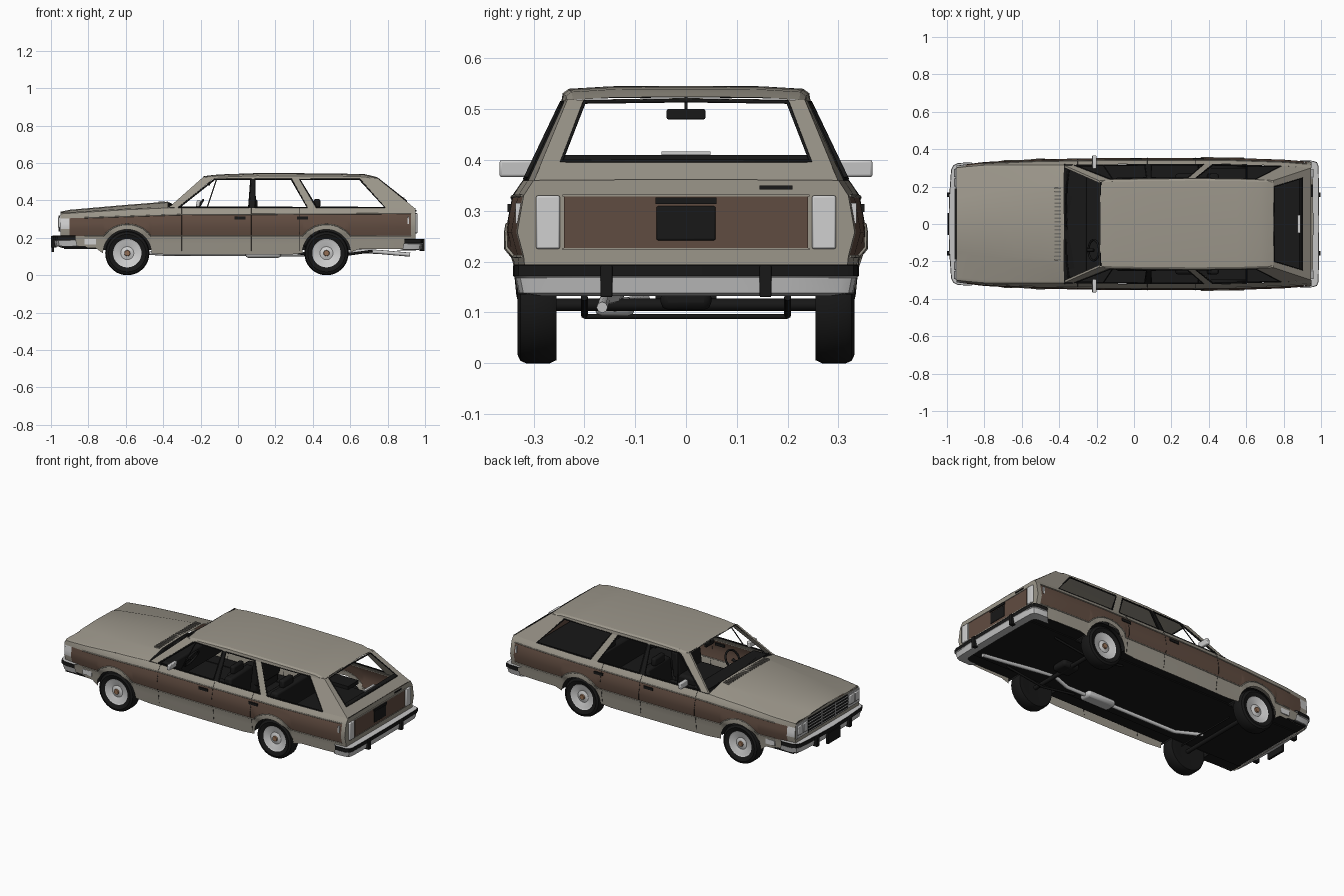
import bpy, bmesh, math

if "Cube" in bpy.data.objects:
    bpy.data.objects.remove(bpy.data.objects["Cube"])

MATS = {}
for n, c in {"beige paint": (.33, .305, .255), "wood panel": (.118, .072, .052), "black": (.009, .009, .009),
             "chrome": (.56, .56, .56), "lamp glass": (.63, .63, .63), "vent grey": (.17, .16, .14),
             "hub brown": (.3, .16, .09)}.items():
    m = bpy.data.materials.new(n)
    m.diffuse_color = (*c, 1)
    m.use_nodes = True
    m.node_tree.nodes["Principled BSDF"].inputs["Base Color"].default_value = m.diffuse_color
    MATS[n] = m
NAMES = list(MATS)
BEIGE, WOOD, BLACK, CHROME, LAMP, GREY, HUB = range(7)

def mk(name, verts, faces, cols, mirror=False):
    verts = [tuple(v) for v in verts]
    if isinstance(cols, int):
        cols = [cols] * len(faces)
    if mirror:
        n = len(verts)
        verts = verts + [(x, -y, z) for x, y, z in verts]
        faces = faces + [tuple(n + i for i in reversed(f)) for f in faces]
        cols = cols * 2
    me = bpy.data.meshes.new(name)
    me.from_pydata(verts, [], faces)
    for m in NAMES:
        me.materials.append(MATS[m])
    for p, c in zip(me.polygons, cols):
        p.material_index = c
    bm = bmesh.new()
    bm.from_mesh(me)
    bmesh.ops.remove_doubles(bm, verts=bm.verts, dist=.0002)
    bmesh.ops.recalc_face_normals(bm, faces=bm.faces)
    bm.to_mesh(me)
    bm.free()
    ob = bpy.data.objects.new(name, me)
    bpy.context.collection.objects.link(ob)
    return ob

def grid(name, rows, col, mirror=False):
    n = len(rows[0])
    faces, cols = [], []
    for i in range(len(rows) - 1):
        for j in range(n - 1):
            faces.append((i * n + j, i * n + j + 1, (i + 1) * n + j + 1, (i + 1) * n + j))
            cols.append(col(i, j) if callable(col) else col)
    return mk(name, [p for r in rows for p in r], faces, cols, mirror)

BOX = [(0, 1, 3, 2), (4, 6, 7, 5), (0, 4, 5, 1), (2, 3, 7, 6), (0, 2, 6, 4), (1, 5, 7, 3)]
def box(name, xs, ys, zs, col, mirror=False, lean=0, bevel=0):
    ob = mk(name, [(x + lean * k, y, z) for x in xs for y in ys for k, z in enumerate(zs)], BOX, col, mirror)
    if bevel:
        b = ob.modifiers.new("bevel", 'BEVEL')
        b.width, b.segments = bevel, 2
    return ob

def tube(name, pts, r, col, mirror=False):
    cu = bpy.data.curves.new(name, 'CURVE')
    cu.dimensions, cu.bevel_depth, cu.bevel_resolution, cu.use_fill_caps = '3D', r, 2, True
    for s in ((1, -1) if mirror else (1,)):
        sp = cu.splines.new('POLY')
        sp.points.add(len(pts) - 1)
        for p, (x, y, z) in zip(sp.points, pts):
            p.co = (x, s * y, z, 1)
    cu.materials.append(MATS[NAMES[col]])
    bpy.context.collection.objects.link(bpy.data.objects.new(name, cu))

def interp(t, *pts):
    if t <= pts[0][0]:
        return pts[0][1]
    for (a, u), (b, v) in zip(pts, pts[1:]):
        if t <= b:
            return u + (v - u) * (t - a) / (b - a)
    return pts[-1][1]

# shape functions of the body
R, R2, AZ, AXLES = .13, .158, .115, (-.592, .473)
def arch(x, r):
    return max([0] + [AZ + math.sqrt(r * r - (x - c) ** 2) for c in AXLES if abs(x - c) < r])
width = lambda x: interp(x, (-.95, .312), (-.8, .332), (-.5, .346), (-.1, .354), (.5, .354), (.8, .344), (.95, .332))
prof = lambda z: interp(z, (.1, .93), (.15, .945), (.21, .962), (.225, 1), (.26, 1), (.33, .962), (.362, .9))
belt = lambda x: interp(x, (-.95, .328), (-.6, .35), (-.37, .36), (.95, .36))
woodtop = lambda x: interp(x, (-.95, .303), (-.3, .324), (.95, .33))
hood = lambda x: interp(x, (-.95, .336), (-.9, .346), (-.6, .372), (-.37, .39))
side = lambda x, z, o=0: (x, width(x) * prof(z) + o, z)
def upper(x, z, o=0):  # greenhouse side surface
    t = (z - .36) / .17
    top = interp(x, (-.2, .228), (0, .236), (.5, .238), (.75, .228))
    return (x, width(x) * .9 * (1 - t) + top * t + o, z)

# body sides with wheel arches
xs = [-.95, -.935, -.9, -.82, -.76, -.37, -.3, -.15, 0, .15, .27, .65, .72, .8, .86, .925, .95]
for c in AXLES:
    xs += [c + R * .9999 * math.sin(math.radians(a)) for a in range(-90, 91, 10)]
xs.sort()
def column(x):
    low = interp(x, (-.725, .145), (-.722, .11), (.602, .11), (.604, .14))
    b = max(low, arch(x, R))
    wb = max(.21, arch(x, R2))
    wt, top = woodtop(x), belt(x)
    zs = [b, b * .4 + wb * .6, wb, wb + (wt - wb) * .4, wb + (wt - wb) * .7, wt, wt * .5 + top * .5, top]
    return [side(x, z) for z in zs]
cols = [column(x) for x in xs]
def body_col(i, j):
    m = (xs[i] + xs[i + 1]) / 2
    if m < -.9:
        return LAMP if j in (3, 4) else BEIGE
    return WOOD if 2 <= j <= 4 and m < .925 else BEIGE
grid("body_side", cols, body_col, True)
for nm, c, top in (("nose_panel", cols[0], (-.95, 0, .338)), ("tail_panel", cols[-1], (.95, 0, .362))):
    pts = c + [top, (c[0][0], 0, c[0][2])]
    mk(nm, pts, [tuple(range(len(pts)))], BEIGE, True)

# trim along the wood and door seams
line = [x for x in xs if -.9 < x < .93]
tube("wood_top_trim", [side(x, woodtop(x), .001) for x in line], .003, BEIGE, True)
tube("wood_low_trim", [side(x, max(.21, arch(x, R2)), .001) for x in line], .003, BEIGE, True)
for x in (-.3, .07, .33):
    tube("door_seam", [side(x, z) for z in (.13, .21, .225, .26, .33, .36)], .001, BLACK, True)
for x in (.01, .345):
    y = side(x, .305)[1]
    box("door_handle", (x - .03, x + .03), (y - .01, y + .006), (.298, .313), BLACK, True)
box("front_marker", (-.82, -.76), (.3, .32), (.165, .195), LAMP, True)
box("rear_marker", (.905, .915), (.31, .335), (.275, .315), LAMP, True)

# hood and cowl
hx = [-.95, -.935, -.9, -.8, -.7, -.6, -.5, -.42, -.375]
grid("hood", [[side(x, belt(x)), (x, side(x, belt(x))[1] - .015, belt(x) + .006),
               (x, interp(x, (-.95, .17), (-.37, .215)), hood(x) - .006),
               (x, interp(x, (-.95, .155), (-.37, .195)), hood(x)), (x, 0, hood(x) + .004)] for x in hx], BEIGE, True)
mk("cowl", [(-.375, .32, .361), (-.375, 0, .392), (-.36, 0, .375), (-.3, .315, .36)], [(0, 1, 2, 3)], BLACK, True)
for k in range(10):
    y = .008 + k * .02
    box("cowl_vent", (-.425, -.39), (y, y + .008), (.38, .394), GREY, True)
box("dashboard", (-.36, -.25), (-.29, .29), (.25, .368), BLACK, bevel=.01)

# roof
rx = [-.185, -.16, -.1, .1, .35, .55, .68, .72, .745]
def roof_row(x):
    h = interp(x, (-.185, .529), (-.13, .538), (.1, .546), (.5, .545), (.68, .54), (.745, .524))
    e = upper(x, .513)
    return [e, (x, e[1] - .003, h - .014), (x, e[1] - .014, h - .006), (x, e[1] * .6, h - .001), (x, 0, h)]
grid("roof", [roof_row(x) for x in rx], BEIGE, True)

# pillars
def pillar(name, pts, col, o=0):
    k = len(pts)
    v = [upper(x, z, o) for x, z in pts] + [upper(x, z, o - .012) for x, z in pts]
    f = [tuple(range(k)), tuple(range(2 * k - 1, k - 1, -1))]
    f += [(i, (i + 1) % k, (i + 1) % k + k, i + k) for i in range(k)]
    mk(name, v, f, col, True)
pillar("front_pillar", [(-.375, .358), (-.325, .358), (-.13, .517), (-.185, .526)], BEIGE)
pillar("middle_pillar", [(.058, .357), (.09, .357), (.088, .517), (.07, .517)], BLACK)
pillar("rear_door_pillar", [(.375, .357), (.42, .357), (.325, .517), (.285, .517)], BEIGE)
pillar("tail_pillar", [(.79, .357), (.947, .357), (.745, .52), (.65, .517)], BEIGE)
for w in ([(-.315, .363), (.057, .363), (.068, .513), (-.125, .513)], [(.092, .363), (.37, .363), (.285, .513), (.09, .513)],
          [(.42, .363), (.785, .363), (.65, .513), (.33, .513)]):
    tube("window_trim", [upper(x, z, -.001) for x, z in w + w[:1]], .0045, BLACK, True)
tube("vent_divider", [upper(-.165, .363), upper(-.115, .513)], .003, BLACK, True)
tube("windscreen_trim", [(-.365, 0, .384), (-.36, .2, .376), (-.345, .305, .365), (-.178, .222, .524), (-.18, 0, .527)], .004, BLACK, True)

# rear window frame
rear = lambda y, z: (.947 - (z - .36) * 1.27, y, z)
mk("rear_window_frame", [rear(0, .36), rear(.299, .36), rear(.23, .518), rear(0, .522), rear(0, .397), rear(.245, .397),
                         rear(.2, .514), rear(0, .517)], [(0, 1, 5, 4), (1, 2, 6, 5), (2, 3, 7, 6)], BEIGE, True)
tube("rear_window_trim", [rear(0, .397), rear(.245, .397), rear(.2, .514), rear(0, .517)], .004, BLACK, True)
mk("rear_window_sill", [rear(0, .397), rear(.245, .397), rear(.239, .41), rear(0, .41)], [(0, 1, 2, 3)], BLACK, True)
box("rear_window_latch", (.875, .89), (-.048, .048), (.41, .417), LAMP)

# tailgate details
box("tailgate_wood", (.945, .954), (-.24, .24), (.225, .33), WOOD)
for z in (.225, .33):
    box("tailgate_trim", (.945, .956), (-.243, .243), (z - .002, z + .002), BEIGE)
box("tail_lamp", (.93, .96), (.248, .295), (.225, .33), LAMP, True, bevel=.004)
box("plate_recess", (.95, .957), (-.058, .058), (.242, .309), BLACK, bevel=.003)
box("plate_handle", (.95, .961), (-.06, .06), (.313, .326), BLACK)
box("tailgate_handle", (.94, .954), (.145, .21), (.342, .35), BLACK)

# grille and headlamps
box("grille", (-.957, -.945), (-.19, .19), (.235, .32), BLACK)
for k in range(5):
    box("grille_bar", (-.961, -.95), (-.19, .19), (.24 + k * .018, .243 + k * .018), CHROME)
box("grille_post", (-.961, -.95), (.062, .066), (.235, .32), CHROME, True)
box("headlamp_surround", (-.955, -.94), (.193, .3), (.235, .32), CHROME, True)
for y in (.2, .25):
    box("headlamp", (-.963, -.945), (y, y + .045), (.255, .31), LAMP, True, bevel=.004)

# bumpers with rubber strip
def bumper(name, s, path, dz):
    pr = [(.06, .194), (.002, .194), (0, .192), (0, .172), (.004, .168), (.01, .138), (.05, .132)]
    rows = [[(s * (x - d), y * (1 - d / .33), z + dz) for x, y in path] for d, z in pr]
    grid(name, rows, lambda i, j: BLACK if i in (1, 2) else CHROME, True)
    box(name + "_guard", tuple(sorted((s * .97, s * (path[0][0] + .008)))), (.145, .168), (.13 + dz, .193 + dz), BLACK, True, bevel=.003)
bumper("front_bumper", -1, [(.992, 0), (.988, .15), (.978, .29), (.965, .315), (.94, .326), (.87, .33)], .018)
bumper("rear_bumper", 1, [(.99, 0), (.989, .2), (.986, .31), (.978, .33), (.955, .338), (.89, .34)], 0)
box("front_plate", (-.998, -.985), (-.06, .06), (.125, .19), BLACK)

# wheels and arch liners
WP = [(0, .326), (.014, .326), (.016, .318), (.035, .312), (.066, .322), (.076, .324), (.08, .327), (.1, .332), (.113, .326),
      (.118, .315), (.118, .268), (.112, .255), (.075, .255), (0, .265)]
SEG = 36
for c in AXLES:
    ring = [(math.cos(2 * math.pi * k / SEG), math.sin(2 * math.pi * k / SEG)) for k in range(SEG + 1)]
    grid("wheel", [[(c + r * a, y, .118 + r * b) for a, b in ring] for r, y in WP],
         lambda i, j: HUB if i < 2 else (LAMP if i < 5 else BLACK), True)
    half = [(math.cos(math.pi * k / 16), math.sin(math.pi * k / 16)) for k in range(17)]
    liner = [[(c + r * a, y, AZ + .02 + (r - .02) * b) for a, b in half] for r, y in ((.02, .235), (R, .235), (R, width(c) * .94))]
    grid("arch_liner", liner, BLACK, True)
    tube("axle", [(c, -.26, .115), (c, .26, .115)], .012, BLACK)

# underbody and exhaust
box("floor_pan", (-.93, .94), (-.236, .236), (.14, .152), BLACK)
for a, b in ((-.94, -.722), (-.462, .343), (.603, .945)):
    box("floor_side", (a, b), (.23, .312), (.146, .156), BLACK, True)
box("axle_bulge", (.42, .53), (-.05, .05), (.105, .145), BLACK, bevel=.015)
tube("sway_bar", [(-.5, -.2, .092), (-.5, .2, .092)], .005, BLACK)
tube("leaf_spring", [(.25, .2, .13), (.473, .2, .095), (.72, .2, .13)], .007, BLACK, True)
tube("exhaust_pipe", [(-.55, -.08, .125), (-.4, -.14, .115), (.35, -.14, .112), (.45, -.13, .14), (.6, -.14, .13), (.75, -.16, .125),
                      (.92, -.165, .11)], .011, CHROME)
box("muffler", (.04, .23), (-.18, -.1), (.093, .13), CHROME, bevel=.015)

# interior
box("cargo_floor", (.47, .93), (-.24, .24), (.24, .25), BLACK)
box("wheel_house", (.345, .6), (.2, .3), (.248, .27), BLACK, True)
box("front_seat", (-.1, .1), (.03, .25), (.15, .23), BLACK, True, bevel=.015)
box("front_seat_back", (.06, .11), (.03, .25), (.2, .36), BLACK, True, lean=.02, bevel=.012)
box("front_headrest", (.075, .105), (.09, .19), (.355, .405), BLACK, True, bevel=.01)
box("rear_seat", (.22, .4), (-.27, .27), (.15, .23), BLACK, bevel=.015)
box("rear_seat_back", (.38, .43), (-.27, .27), (.2, .365), BLACK, lean=.025, bevel=.012)
box("rear_headrest", (.405, .44), (.09, .19), (.36, .408), BLACK, True, bevel=.01)
tube("steering_wheel", [(-.215 + .028 * math.sin(a), -.14 + .055 * math.cos(a), .355 + .047 * math.sin(a)) for a in
                        [k * math.pi / 12 for k in range(25)]], .006, BLACK)
tube("steering_column", [(-.215, -.14, .355), (-.29, -.14, .32)], .009, BLACK)
box("inside_mirror", (-.165, -.15), (-.038, .038), (.48, .5), BLACK, bevel=.003)
tube("inside_mirror_stem", [(-.16, 0, .49), (-.17, 0, .53)], .003, BLACK)
box("door_mirror", (-.225, -.205), (.295, .367), (.366, .4), LAMP, True, lean=.005, bevel=.005)

# smooth shading with sharp edges kept
for o in bpy.context.scene.objects:
    o.select_set(o.type == 'MESH')
bpy.context.view_layer.objects.active = bpy.data.objects["roof"]
bpy.ops.object.shade_smooth_by_angle(angle=math.radians(30))
